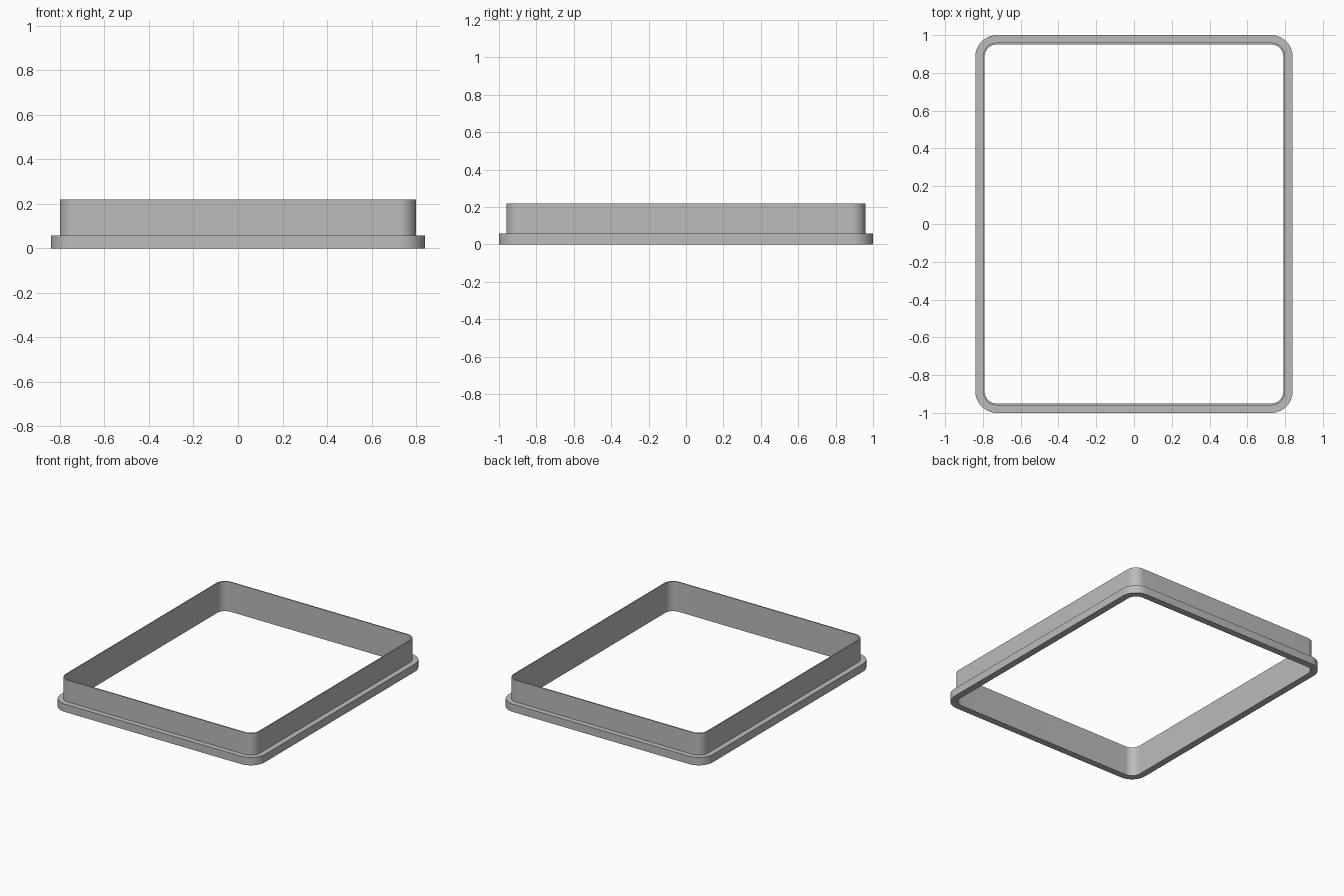
import bpy, bmesh, math

if "Cube" in bpy.data.objects:
    bpy.data.objects.remove(bpy.data.objects["Cube"])

HALF_X, HALF_Y, RADIUS = 0.84, 1.0, 0.115   # outer footprint of the flange
FLANGE_H, TOTAL_H = 0.058, 0.22
STEP, RIM = 0.04, 0.049                     # insets of the wall's outer and inner faces
SEGMENTS = 16

grey = bpy.data.materials.new("plain grey")
grey.use_nodes = True
colour = (0.5, 0.5, 0.5, 1)
grey.diffuse_color = colour
grey.node_tree.nodes["Principled BSDF"].inputs["Base Color"].default_value = colour


def rounded_outline(inset):
    """Rounded rectangle, counter-clockwise, moved inwards by inset."""
    r = RADIUS - inset
    points = []
    for i, (sx, sy) in enumerate([(1, 1), (-1, 1), (-1, -1), (1, -1)]):
        cx, cy = sx * (HALF_X - RADIUS), sy * (HALF_Y - RADIUS)
        for k in range(SEGMENTS + 1):
            a = math.pi / 2 * (i + k / SEGMENTS)
            points.append((cx + r * math.cos(a), cy + r * math.sin(a)))
    return points


# Cross-section as (inset, height), swept round the outline
profile = [(0, 0), (0, FLANGE_H), (STEP, FLANGE_H),
           (STEP, TOTAL_H), (RIM, TOTAL_H), (RIM, 0)]

bm = bmesh.new()
rings = [[bm.verts.new((x, y, z)) for x, y in rounded_outline(inset)]
         for inset, z in profile]
for j, ring in enumerate(rings):
    above = rings[(j + 1) % len(rings)]
    for i in range(len(ring)):
        n = (i + 1) % len(ring)
        bm.faces.new((ring[i], ring[n], above[n], above[i]))
bmesh.ops.recalc_face_normals(bm, faces=bm.faces)

mesh = bpy.data.meshes.new("flanged_frame")
bm.to_mesh(mesh)
bm.free()
mesh.materials.append(grey)
frame = bpy.data.objects.new("flanged_frame", mesh)
bpy.context.collection.objects.link(frame)

# Smooth corners, crisp rims
bpy.ops.object.select_all(action="DESELECT")
frame.select_set(True)
bpy.context.view_layer.objects.active = frame
bpy.ops.object.shade_smooth_by_angle(angle=math.radians(30))
